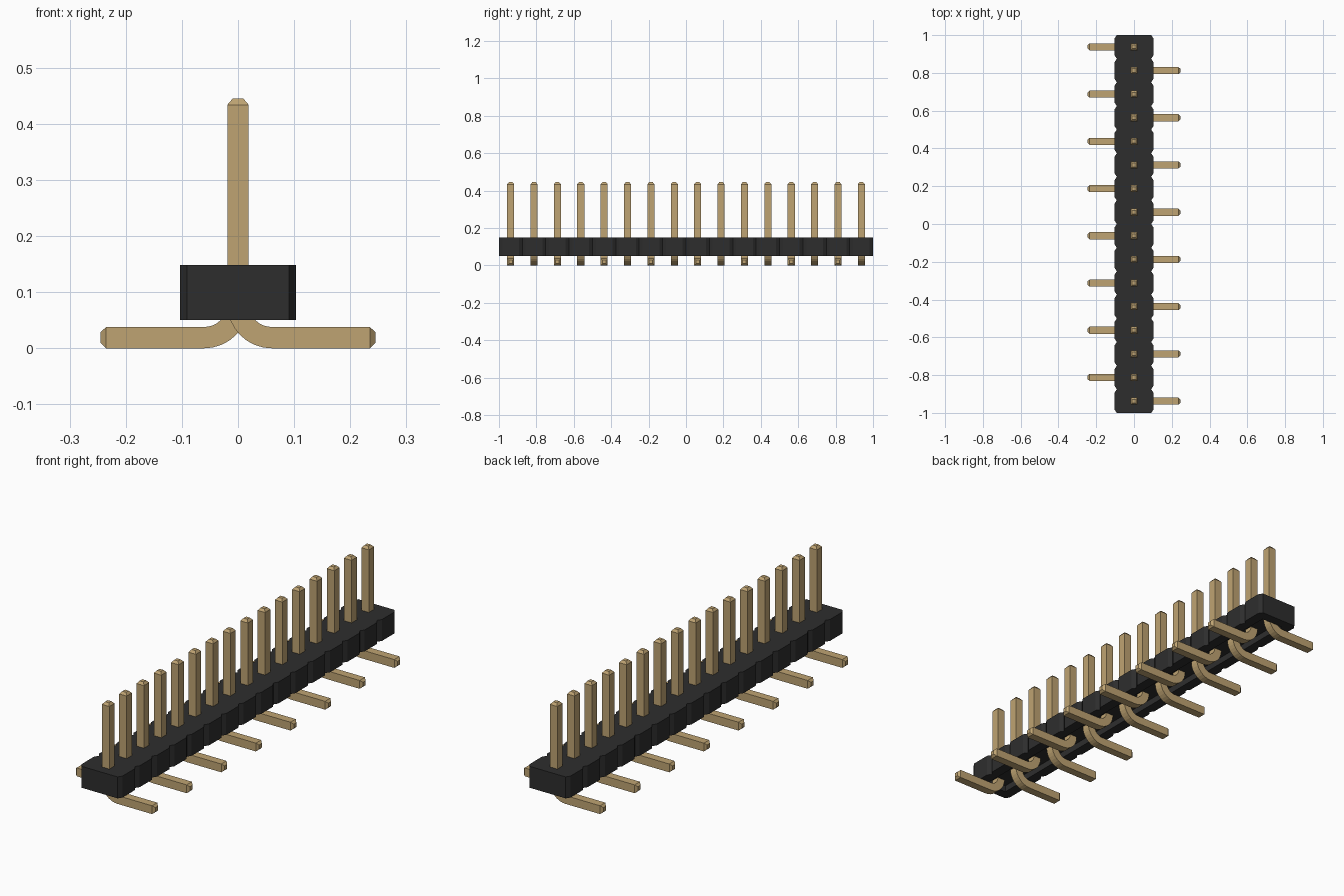
import bpy, bmesh, math
from mathutils import Vector

if "Cube" in bpy.data.objects:
    bpy.data.objects.remove(bpy.data.objects["Cube"])

COUNT = 16
PITCH = 2 / COUNT
HALF = 0.103          # half width of the housing
LOW, HIGH = 0.05, 0.148
PIN = 0.019           # half thickness of a pin


def material(name, rgb):
    m = bpy.data.materials.new(name)
    m.use_nodes = True
    m.diffuse_color = (*rgb, 1)
    m.node_tree.nodes["Principled BSDF"].inputs["Base Color"].default_value = (*rgb, 1)
    return m


def finish(name, bm, mat):
    bmesh.ops.recalc_face_normals(bm, faces=bm.faces)
    mesh = bpy.data.meshes.new(name)
    bm.to_mesh(mesh)
    bm.free()
    mesh.materials.append(mat)
    obj = bpy.data.objects.new(name, mesh)
    bpy.context.collection.objects.link(obj)
    return obj


black = material("black plastic", (0.027, 0.027, 0.027))
gold = material("gold metal", (0.52, 0.37, 0.17))

# Housing: notched outline with a long recess underneath
CUT_X, CUT_Y = 0.012, 0.018
side = []
for i in range(COUNT):
    start = -1 + i * PITCH
    side += [(HALF - CUT_X, start), (HALF, start + CUT_Y), (HALF, start + PITCH - CUT_Y)]
side.append((HALF - CUT_X, 1))
outline = side + [(-x, -y) for x, y in side]
bm = bmesh.new()
base = bm.faces.new([bm.verts.new((x, y, LOW)) for x, y in outline])
top = bmesh.ops.extrude_face_region(bm, geom=[base])
bmesh.ops.translate(bm, vec=(0, 0, HIGH - LOW),
                    verts=[g for g in top["geom"] if isinstance(g, bmesh.types.BMVert)])
housing = finish("housing", bm, black)

bm = bmesh.new()
bmesh.ops.create_cube(bm, size=1)
bmesh.ops.scale(bm, vec=(0.11, 1.91, 0.06), verts=bm.verts)
bmesh.ops.translate(bm, vec=(0, 0, LOW), verts=bm.verts)
cutter = finish("recess_cutter", bm, black)
cutter.hide_render = True
cutter.hide_viewport = True
recess = housing.modifiers.new("recess", "BOOLEAN")
recess.operation = "DIFFERENCE"
recess.solver = "EXACT"
recess.object = cutter

# Pin path: tapered tip, straight shaft, rounded bend, flat foot, tapered end
BEND = 0.06
path = [(0, 0.445, 0, 0.5), (0, 0.434, 0, 1)]
for k in range(9):
    a = math.pi / 2 * k / 8
    path.append((BEND * (1 - math.cos(a)), PIN + BEND * (1 - math.sin(a)), a, 1))
path += [(0.235, PIN, math.pi / 2, 1), (0.245, PIN, math.pi / 2, 0.5)]


def add_pin(name, y, direction):
    bm = bmesh.new()
    rings = []
    for x, z, angle, scale in path:
        across = Vector((math.cos(angle), 0, math.sin(angle))) * PIN * scale
        along = Vector((0, PIN * scale, 0))
        centre = Vector((x, 0, z))
        ring = []
        for u, v in ((1, 1), (-1, 1), (-1, -1), (1, -1)):
            p = centre + across * u + along * v
            ring.append(bm.verts.new((p.x * direction, p.y + y, p.z)))
        rings.append(ring)
    for a, b in zip(rings, rings[1:]):
        for j in range(4):
            n = (j + 1) % 4
            bm.faces.new((a[j], a[n], b[n], b[j]))
    bm.faces.new(rings[0])
    bm.faces.new(rings[-1])
    finish(name, bm, gold)


# Pins, with the feet turned to alternate sides
for i in range(COUNT):
    add_pin(f"pin_{i + 1}", -1 + PITCH * (i + 0.5), 1 if i % 2 == 0 else -1)
